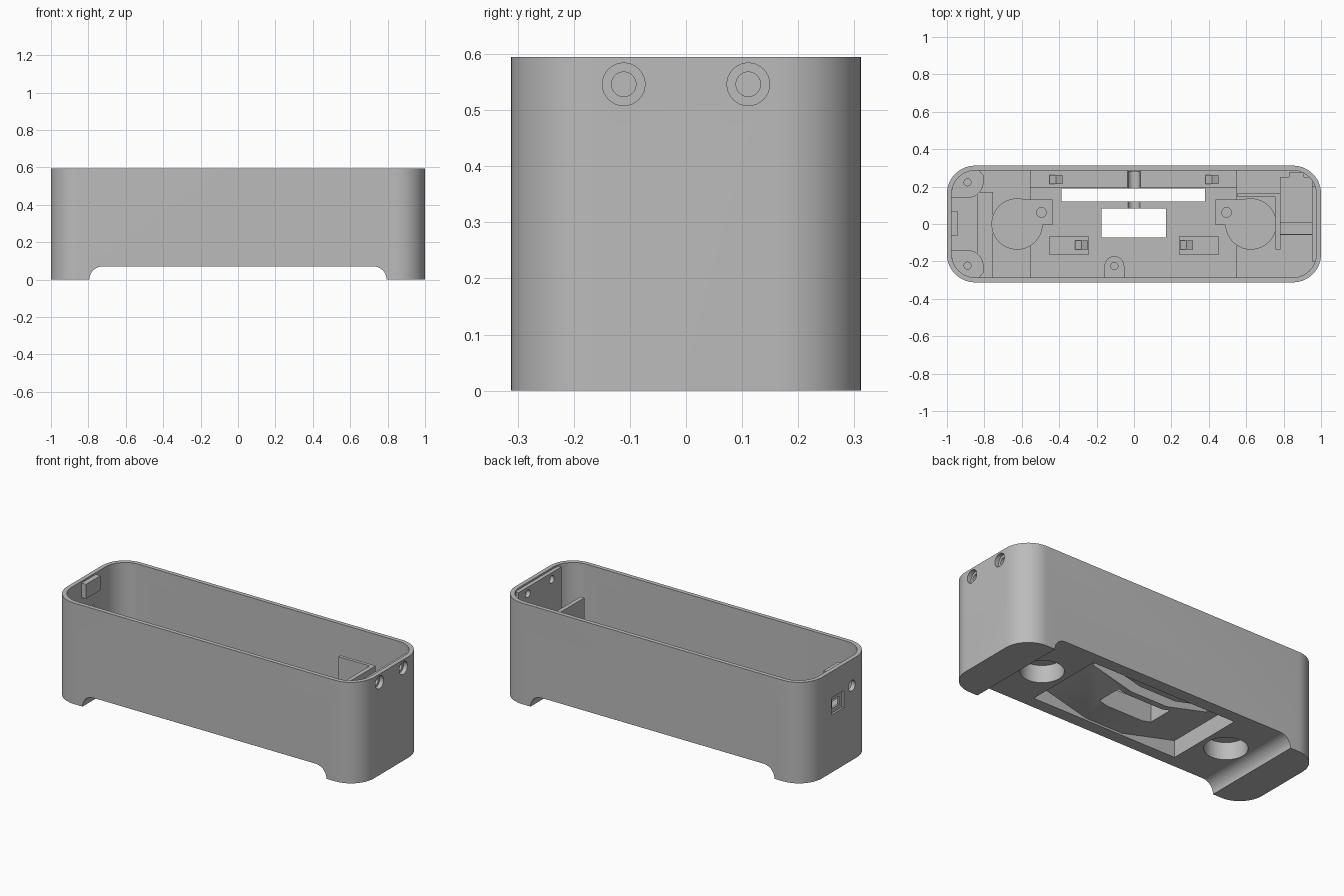
import bpy, bmesh, math
from mathutils import Vector

cube = bpy.data.objects.get("Cube")
if cube:
    bpy.data.objects.remove(cube, do_unlink=True)

grey = bpy.data.materials.new("light_grey")
grey.use_nodes = True
grey.diffuse_color = (0.5, 0.5, 0.5, 1)
grey.node_tree.nodes["Principled BSDF"].inputs["Base Color"].default_value = (0.5, 0.5, 0.5, 1)


def prism(name, pts, lo, hi, axis="z"):
    """Extrude a 2D outline along an axis."""
    place = {"x": lambda p, t: (t, p[0], p[1]),
             "y": lambda p, t: (p[0], t, p[1]),
             "z": lambda p, t: (p[0], p[1], t)}[axis]
    bm = bmesh.new()
    a = [bm.verts.new(place(p, lo)) for p in pts]
    b = [bm.verts.new(place(p, hi)) for p in pts]
    bm.faces.new(a)
    bm.faces.new(b)
    for i in range(len(pts)):
        j = (i + 1) % len(pts)
        bm.faces.new((a[i], a[j], b[j], b[i]))
    bmesh.ops.recalc_face_normals(bm, faces=bm.faces)
    mesh = bpy.data.meshes.new(name)
    bm.to_mesh(mesh)
    bm.free()
    mesh.materials.append(grey)
    obj = bpy.data.objects.new(name, mesh)
    bpy.context.collection.objects.link(obj)
    return obj


def arc(cx, cy, r, start, end, n):
    return [(cx + r * math.cos(math.radians(start + (end - start) * i / n)),
             cy + r * math.sin(math.radians(start + (end - start) * i / n)))
            for i in range(n + 1)]


def circle(cx, cy, r, n=40):
    return arc(cx, cy, r, 0, 360, n)[:-1]


def rounded(hx, hy, r):
    pts = []
    for k, (sx, sy) in enumerate(((1, 1), (-1, 1), (-1, -1), (1, -1))):
        pts += arc(sx * (hx - r), sy * (hy - r), r, 90 * k, 90 * k + 90, 14)
    return pts


def rect(x0, x1, y0, y1):
    return [(x0, y0), (x1, y0), (x1, y1), (x0, y1)]


def box(name, x0, x1, y0, y1, z0, z1):
    return prism(name, rect(x0, x1, y0, y1), z0, z1)


def combine(target, tool, operation="DIFFERENCE"):
    mod = target.modifiers.new("shape", "BOOLEAN")
    mod.operation = operation
    mod.solver = "EXACT"
    mod.object = tool
    bpy.context.view_layer.update()
    bpy.context.view_layer.objects.active = target
    bpy.ops.object.modifier_apply(modifier=mod.name)
    bpy.data.objects.remove(tool, do_unlink=True)


# Shell: rounded box, hollowed, with raised central floor
body = prism("case_body", rounded(1, 0.312, 0.15), 0, 0.595)
combine(body, prism("cavity", rounded(0.975, 0.287, 0.128), 0.12, 0.8))
combine(body, box("raised_floor", -0.555, 0.55, -0.295, 0.295, 0.1, 0.2), "UNION")

# Magnet cups with screw tabs, mounted on the floor
for s in (-1, 1):
    combine(body, prism("cup", circle(s * 0.625, 0, 0.137), 0.1, 0.215), "UNION")
    combine(body, box("cup_tab", *sorted((s * 0.435, s * 0.6)), -0.005, 0.13, 0.11, 0.222), "UNION")

# End pad that carries the two screws, and the catch on the other end
combine(body, box("screw_pad", 0.952, 0.985, -0.2, 0.2, 0.11, 0.585), "UNION")
combine(body, box("catch", -0.985, -0.945, -0.065, 0.07, 0.5, 0.585), "UNION")

# Underside channel between the feet
channel = [(-0.795, -0.1)] + arc(-0.725, 0, 0.07, 180, 90, 10) + \
    arc(0.725, 0, 0.07, 90, 0, 10) + [(0.795, -0.1)]
combine(body, prism("channel", channel, -0.5, 0.5, "y"))

# Tapered pocket under the floor
pocket = [(-0.475, 0.03), (-0.475, 0.17), (-0.12, 0.082),
          (0.12, 0.082), (0.475, 0.17), (0.475, 0.03)]
combine(body, prism("pocket", pocket, -0.24, 0.24, "y"))

# Floor openings, cable groove and magnet holes
combine(body, box("window", -0.175, 0.172, -0.073, 0.083, 0, 0.4))
combine(body, box("slot", -0.387, 0.38, 0.12, 0.19, 0, 0.4))
combine(body, prism("groove", circle(0, 0.205, 0.033, 24), 0.06, 0.28, "y"))
for s in (-1, 1):
    combine(body, prism("magnet_hole", circle(s * 0.62, 0, 0.115), 0, 0.172))
    combine(body, prism("tab_hole", circle(s * 0.495, 0.062, 0.026, 20), 0.18, 0.3))
    # Counterbored screw holes in the end wall
    combine(body, prism("screw_head", circle(s * 0.111, 0.546, 0.038, 32), 0.975, 1.1, "x"))
    combine(body, prism("screw_hole", circle(s * 0.111, 0.546, 0.022, 24), 0.9, 1.1, "x"))

# Cable socket and button hole in the other end wall
combine(body, prism("socket_recess", rect(-0.04, 0.075, 0.34, 0.44), -1.1, -0.988, "x"))
combine(body, prism("socket_hole", rect(-0.015, 0.05, 0.365, 0.415), -1.1, -0.9, "x"))
combine(body, prism("button_hole", circle(-0.115, 0.44, 0.031, 28), -1.1, -0.9, "x"))

# Corner screw posts
for s in (-1, 1):
    wedge = arc(-0.89, s * 0.225, 0.085, s * -90, s * 0, 10) + \
        [(-0.805, s * 0.26), (-0.835, s * 0.295), (-0.89, s * 0.295), (-0.96, s * 0.25), (-0.98, s * 0.14)]
    post = prism("corner_post_back" if s > 0 else "corner_post_front", wedge, 0.1, 0.26)
    combine(post, prism("post_hole", circle(-0.89, s * 0.223, 0.019, 20), 0.16, 0.4))

# Single screw post beside the front wall
boss = prism("front_screw_post", arc(-0.105, -0.225, 0.053, 180, 0, 16) + [(-0.052, -0.295), (-0.158, -0.295)], 0.19, 0.26)
combine(boss, prism("boss_hole", circle(-0.105, -0.225, 0.019, 20), 0.21, 0.4))

# Dividers and battery corner
box("low_divider", -0.84, -0.755, -0.29, 0.17, 0.11, 0.2)
box("tall_divider", 0.757, 0.782, -0.135, 0.165, 0.11, 0.48)
box("tall_divider_return", 0.553, 0.77, 0.145, 0.165, 0.11, 0.48)
box("end_ledge", 0.78, 0.955, -0.06, 0.25, 0.11, 0.2)
box("end_ledge_step", 0.83, 0.91, 0.24, 0.275, 0.11, 0.2)
box("end_ledge_bar", 0.78, 0.955, -0.055, 0.01, 0.19, 0.22)

# Rear rail and board clips
for side, x0, x1 in (("right", -0.555, -0.035), ("left", 0.035, 0.55)):
    box("rear_rail_" + side, x0, x1, 0.192, 0.295, 0.19, 0.215)
for side, s in (("right", -1), ("left", 1)):
    box("clip_base_" + side, *sorted((s * 0.243, s * 0.452)), -0.165, -0.065, 0.19, 0.215)
    for part, x, y in (("front", 0.28, -0.112), ("rear", 0.417, 0.238)):
        ramp = [(s * x - 0.035, 0.2), (s * x + 0.035, 0.2),
                (s * x + 0.035, 0.235), (s * x, 0.25), (s * x - 0.035, 0.225)]
        prism("clip_" + part + "_" + side, ramp, y - 0.025, y + 0.025, "y")

# Smooth curved walls, keep crisp edges
bpy.ops.object.select_all(action="DESELECT")
for obj in bpy.context.scene.objects:
    if obj.type == "MESH":
        obj.select_set(True)
bpy.context.view_layer.objects.active = body
bpy.ops.object.shade_smooth_by_angle(angle=math.radians(30))
